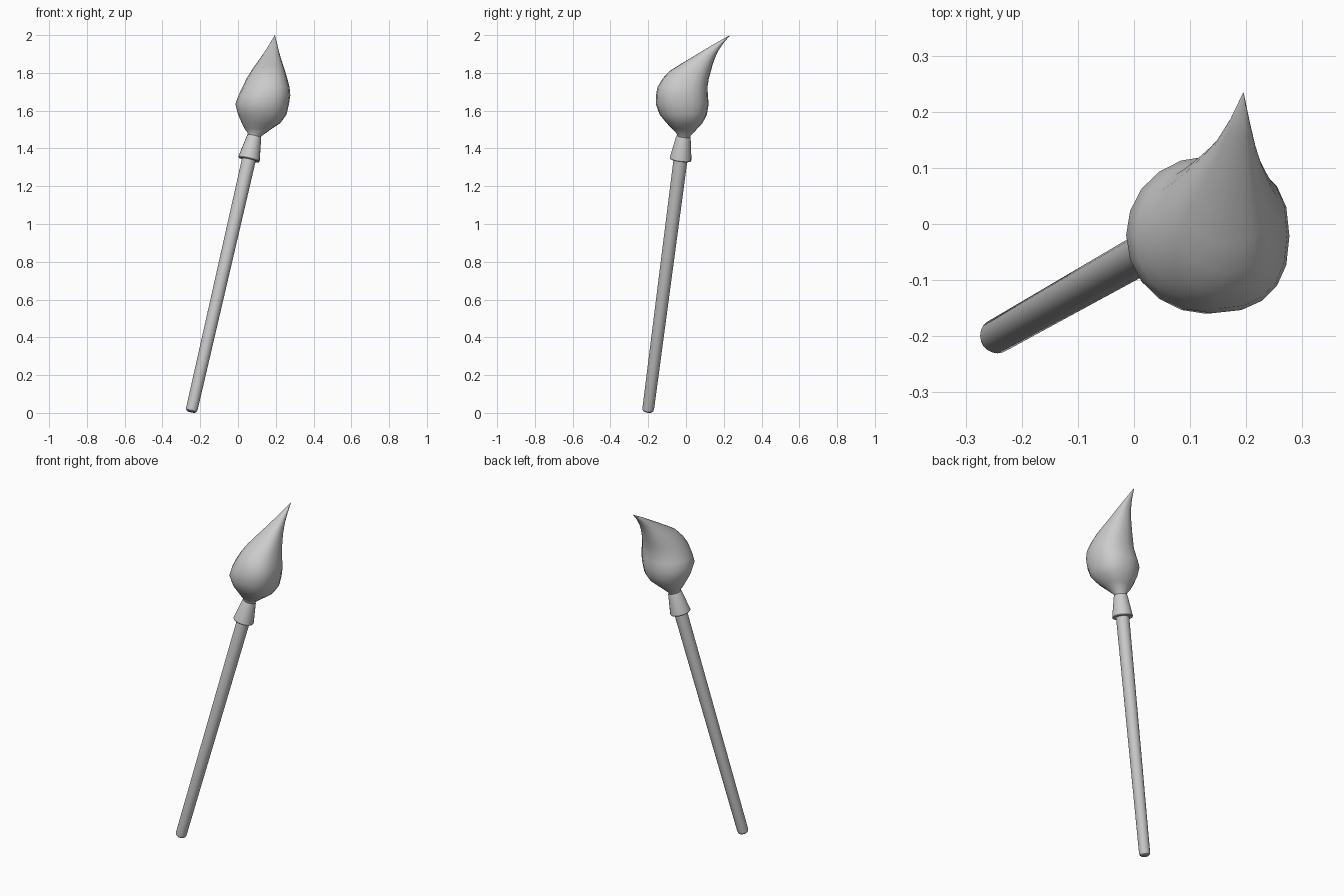
import bpy, bmesh
from math import sin, cos, pi, radians, copysign
from mathutils import Vector

if "Cube" in bpy.data.objects:
    bpy.data.objects.remove(bpy.data.objects["Cube"])

SEG = 20
BASE = Vector((-0.248, -0.202, 0.005))   # centre of the handle's lower end
NECK = Vector((0.086, -0.013, 1.465))    # where the bristles start
AXIS = NECK - BASE
LENGTH = AXIS.length
ROT = Vector((0, 0, 1)).rotation_difference(AXIS)


def loft(name, rings, angle):
    """Skin closed rings of points, capping both ends."""
    bm = bmesh.new()
    loops = [[bm.verts.new(p) for p in ring] for ring in rings]
    for a, b in zip(loops, loops[1:]):
        for i in range(SEG):
            j = (i + 1) % SEG
            bm.faces.new((a[i], a[j], b[j], b[i]))
    bm.faces.new(loops[0][::-1])
    bm.faces.new(loops[-1])
    bmesh.ops.remove_doubles(bm, verts=bm.verts, dist=1e-5)
    bmesh.ops.recalc_face_normals(bm, faces=bm.faces)
    mesh = bpy.data.meshes.new(name)
    bm.to_mesh(mesh)
    bm.free()
    ob = bpy.data.objects.new(name, mesh)
    bpy.context.collection.objects.link(ob)
    bpy.ops.object.select_all(action='DESELECT')
    ob.select_set(True)
    bpy.context.view_layer.objects.active = ob
    bpy.ops.object.shade_smooth_by_angle(angle=radians(angle))
    return ob


def axis_ring(r, d):
    """Circle of radius r, square to the handle axis at distance d."""
    return [BASE + ROT @ Vector((r * cos(2 * pi * i / SEG), r * sin(2 * pi * i / SEG), d))
            for i in range(SEG)]


def bristle_ring(z, x0, x1, y0, y1):
    """Oval filling the given bounds, fuller on the right side."""
    pts = []
    for i in range(SEG):
        c, s = cos(2 * pi * i / SEG), sin(2 * pi * i / SEG)
        e = 0.83 if c > 0 else 1.0
        c, s = copysign(abs(c) ** e, c), copysign(abs(s) ** e, s)
        pts.append(Vector(((x0 + x1) / 2 + c * (x1 - x0) / 2,
                           (y0 + y1) / 2 + s * (y1 - y0) / 2, z)))
    return pts


# Handle: slightly tapered rod with a rounded lower end
loft("handle", [axis_ring(r, d) for r, d in
                [(0.020, 0.0), (0.028, 0.006), (0.031, 0.018), (0.037, LENGTH - 0.10)]], 35)

# Ferrule: flared collar with a narrow lip
loft("ferrule", [axis_ring(r, LENGTH + d) for r, d in
                 [(0.056, -0.129), (0.058, -0.125), (0.039, -0.008), (0.036, 0.0)]], 35)

# Bristles: bulb sweeping to a point (z, then x and y bounds)
SECTIONS = [
    (1.505, 0.035, 0.180, -0.075, 0.060),
    (1.535, 0.020, 0.225, -0.103, 0.088),
    (1.580, 0.000, 0.257, -0.140, 0.111),
    (1.635, -0.014, 0.270, -0.160, 0.120),
    (1.680, 0.002, 0.277, -0.159, 0.116),
    (1.725, 0.024, 0.273, -0.151, 0.114),
    (1.770, 0.045, 0.261, -0.124, 0.121),
    (1.810, 0.070, 0.249, -0.087, 0.132),
    (1.840, 0.090, 0.239, -0.039, 0.140),
    (1.870, 0.112, 0.229, 0.010, 0.150),
    (1.910, 0.140, 0.218, 0.077, 0.167),
    (1.955, 0.168, 0.207, 0.152, 0.196),
    (2.000, 0.195, 0.195, 0.234, 0.234),
]
rings = [axis_ring(0.034, LENGTH - 0.01), axis_ring(0.037, LENGTH + 0.008)]
rings += [bristle_ring(*s) for s in SECTIONS[:-1]]
rings.append([Vector((0.195 + 0.0005 * cos(2 * pi * i / SEG),
                      0.234 + 0.0005 * sin(2 * pi * i / SEG), 2.0)) for i in range(SEG)])
loft("bristles", rings, 55)
